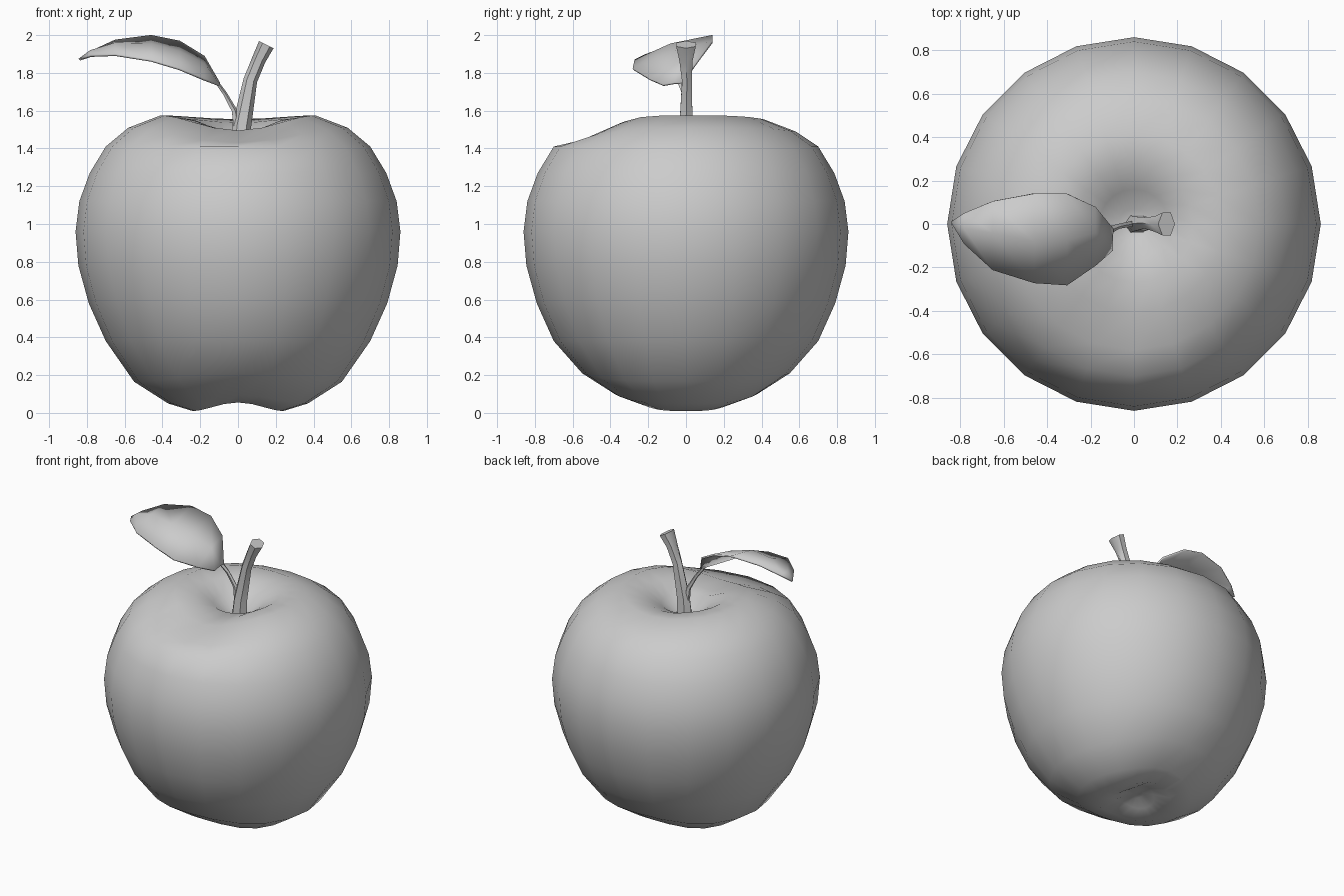
import bpy, bmesh, math
from mathutils import Vector

if "Cube" in bpy.data.objects:
    bpy.data.objects.remove(bpy.data.objects["Cube"])

grey = bpy.data.materials.new("plain grey")
grey.use_nodes = True
grey.diffuse_color = (0.6, 0.6, 0.6, 1)
grey.node_tree.nodes["Principled BSDF"].inputs["Base Color"].default_value = (0.6, 0.6, 0.6, 1)


def finish(name, bm, sharp_angle):
    """Turn a bmesh into a smooth shaded, coloured object."""
    bmesh.ops.recalc_face_normals(bm, faces=bm.faces)
    mesh = bpy.data.meshes.new(name)
    bm.to_mesh(mesh)
    bm.free()
    obj = bpy.data.objects.new(name, mesh)
    bpy.context.collection.objects.link(obj)
    mesh.materials.append(grey)
    bpy.ops.object.select_all(action='DESELECT')
    obj.select_set(True)
    bpy.context.view_layer.objects.active = obj
    bpy.ops.object.shade_smooth_by_angle(angle=math.radians(sharp_angle))
    return obj


def skin(bm, rings):
    """Bridge closed rings of points and cap both ends."""
    loops = [[bm.verts.new(p) for p in ring] for ring in rings]
    n = len(loops[0])
    for a, b in zip(loops, loops[1:]):
        for i in range(n):
            j = (i + 1) % n
            bm.faces.new((a[i], a[j], b[j], b[i]))
    for loop in (loops[0], loops[-1]):
        bmesh.ops.poke(bm, faces=[bm.faces.new(loop)])


# Fruit body: turned profile (radius, height) with uneven rims
profile = [(0.06, 0.09), (0.13, 0.045), (0.24, 0.01), (0.37, 0.05), (0.55, 0.165),
           (0.70, 0.38), (0.79, 0.58), (0.845, 0.78), (0.86, 0.96), (0.84, 1.12),
           (0.785, 1.27), (0.70, 1.41), (0.58, 1.51), (0.41, 1.575), (0.27, 1.555),
           (0.16, 1.49), (0.07, 1.42)]
SIDES = 20
body = bmesh.new()
rings = []
for r, z in profile:
    ring = []
    for i in range(SIDES):
        a = 2 * math.pi * i / SIDES
        s = math.sin(a)
        lift = 0
        if z < 0.3 and r > 0.1:
            lift = 0.045 * s ** 4
        elif z > 1.45 and 0.2 < r < 0.65:
            lift = -(0.08 if s < 0 else 0.02) * s ** 4
        ring.append((r * math.cos(a), r * s, z + lift))
    rings.append(ring)
skin(body, rings)
finish("fruit_body", body, 80)


def tube(name, path, sides):
    """Tube through (x, y, z, radius in plane, radius along y) points."""
    bm = bmesh.new()
    pts = [Vector(p[:3]) for p in path]
    rings = []
    for k, p in enumerate(path):
        t = (pts[min(k + 1, len(pts) - 1)] - pts[max(k - 1, 0)]).normalized()
        u = Vector((0, 1, 0)).cross(t).normalized()
        v = t.cross(u)
        rings.append([pts[k] + u * p[3] * math.cos(a) + v * p[4] * math.sin(a)
                      for a in (2 * math.pi * i / sides for i in range(sides))])
    skin(bm, rings)
    finish(name, bm, 50)


# Stem, flaring at its cut top, and the thin leaf stalk
tube("stem", [(0.01, 0, 1.36, 0.06, 0.05), (0.02, 0, 1.52, 0.05, 0.04),
              (0.065, 0.005, 1.76, 0.037, 0.03), (0.11, 0, 1.87, 0.037, 0.04),
              (0.15, 0, 1.95, 0.043, 0.06)], 6)
tube("leaf_stalk", [(0.0, 0, 1.48, 0.025, 0.02), (-0.02, 0, 1.60, 0.016, 0.014),
                    (-0.07, -0.01, 1.69, 0.012, 0.012),
                    (-0.12, -0.03, 1.76, 0.01, 0.02)], 5)

# Leaf: strips across its length as x, then (y, z) of back edge, middle, front edge
strips = [(-0.78, (0.05, 1.91), (-0.02, 1.915), (-0.09, 1.89)),
          (-0.65, (0.105, 1.97), (-0.04, 1.955), (-0.21, 1.895)),
          (-0.46, (0.14, 1.995), (-0.08, 1.95), (-0.27, 1.865)),
          (-0.31, (0.14, 1.965), (-0.07, 1.91), (-0.28, 1.82)),
          (-0.18, (0.08, 1.885), (-0.04, 1.845), (-0.19, 1.765)),
          (-0.10, (-0.02, 1.745), (-0.06, 1.745), (-0.12, 1.735))]
leaf = bmesh.new()
rows = [[leaf.verts.new((x, y, z)) for y, z in cut] for x, *cut in strips]
tip = leaf.verts.new((-0.84, 0.01, 1.87))
for k in range(2):
    leaf.faces.new((tip, rows[0][k], rows[0][k + 1]))
    for a, b in zip(rows, rows[1:]):
        leaf.faces.new((a[k], b[k], b[k + 1], a[k + 1]))
leaf_obj = finish("leaf", leaf, 50)
thick = leaf_obj.modifiers.new("thickness", 'SOLIDIFY')
thick.thickness = 0.012
thick.offset = 0
